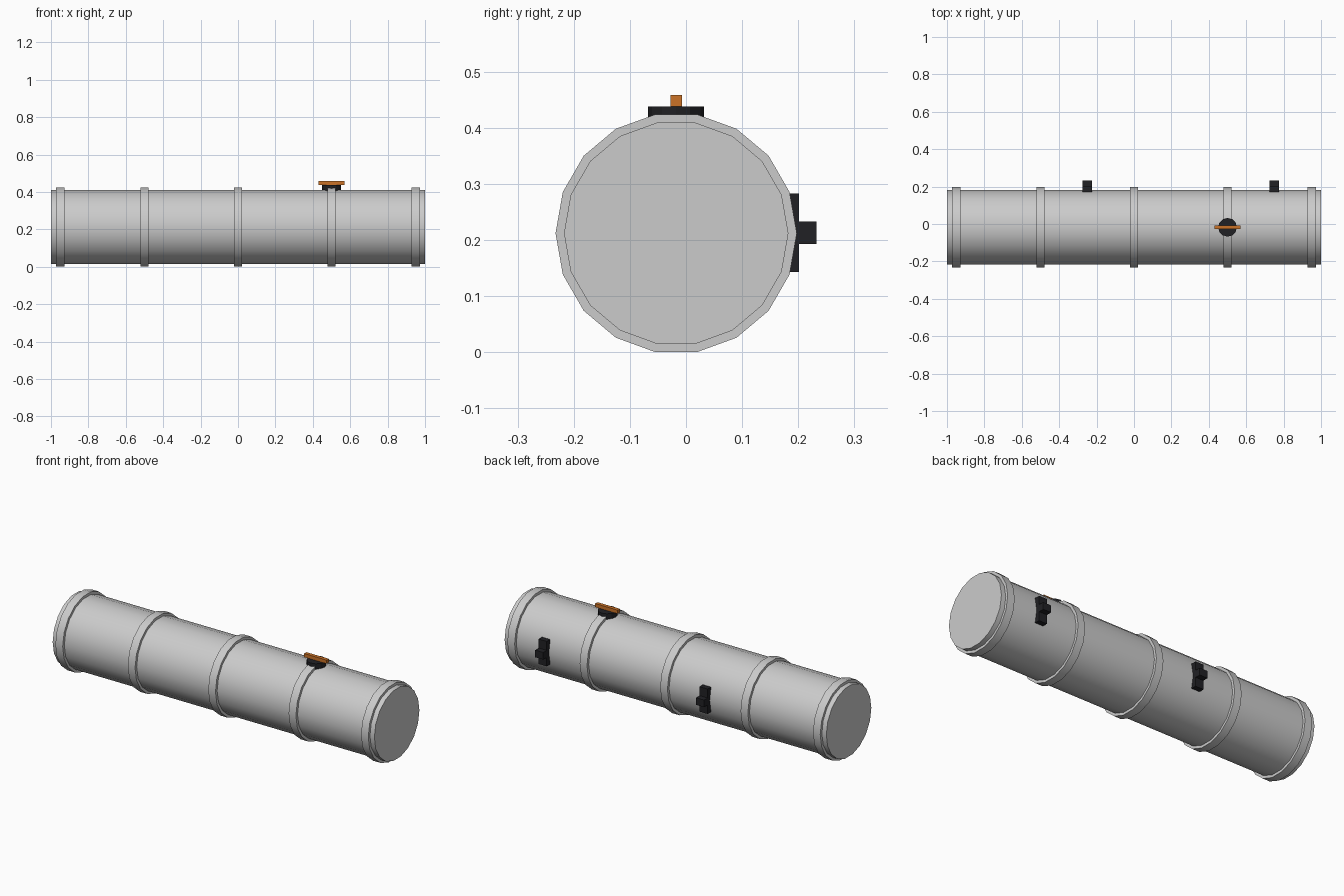
import bpy
import math

if "Cube" in bpy.data.objects:
    bpy.data.objects.remove(bpy.data.objects["Cube"])

CY, CZ = -0.0175, 0.212   # centre line of the tank


def material(name, rgb):
    mat = bpy.data.materials.new(name)
    mat.diffuse_color = (*rgb, 1)
    mat.use_nodes = True
    mat.node_tree.nodes["Principled BSDF"].inputs["Base Color"].default_value = mat.diffuse_color
    return mat


def finish(obj, name, mat=None):
    obj.name = name
    if mat:
        obj.data.materials.append(mat)
    return obj


def cylinder(name, loc, radius, depth, sides, rot=(0, 0, 0), mat=None):
    bpy.ops.mesh.primitive_cylinder_add(vertices=sides, radius=radius, depth=depth,
                                        location=loc, rotation=rot)
    return finish(bpy.context.object, name, mat)


def box(name, loc, size, mat):
    bpy.ops.mesh.primitive_cube_add(size=1, location=loc)
    obj = bpy.context.object
    obj.scale = size
    bpy.ops.object.transform_apply(location=False, rotation=False, scale=True)
    return finish(obj, name, mat)


black = material("black_rubber", (0.015, 0.015, 0.018))
orange = material("orange_paint", (0.6, 0.17, 0.02))
along_x = (0, math.pi / 2, 0)

# Tank body
cylinder("tank_body", (0, CY, CZ), 0.2, 2.0, 18, along_x)
bpy.ops.object.shade_smooth_by_angle(angle=math.radians(30))

# Reinforcing bands
for i, x in enumerate((-0.95, -0.5, 0, 0.5, 0.95)):
    cylinder(f"band_{i + 1}", (x, CY, CZ), 0.215, 0.045, 18, along_x)
    bpy.ops.object.shade_smooth_by_angle(angle=math.radians(30))

# Valve on top with its handle
cylinder("valve_base", (0.5, CY, 0.418), 0.05, 0.04, 12, mat=black)
box("valve_handle", (0.5, CY, 0.448), (0.14, 0.02, 0.02), orange)

# Mounting brackets on the back: plate with a lug
for i, x in enumerate((-0.25, 0.75)):
    box(f"bracket_plate_{i + 1}", (x, 0.186, CZ + 0.001), (0.05, 0.03, 0.14), black)
    box(f"bracket_lug_{i + 1}", (x, 0.2125, CZ + 0.001), (0.05, 0.04, 0.04), black)
